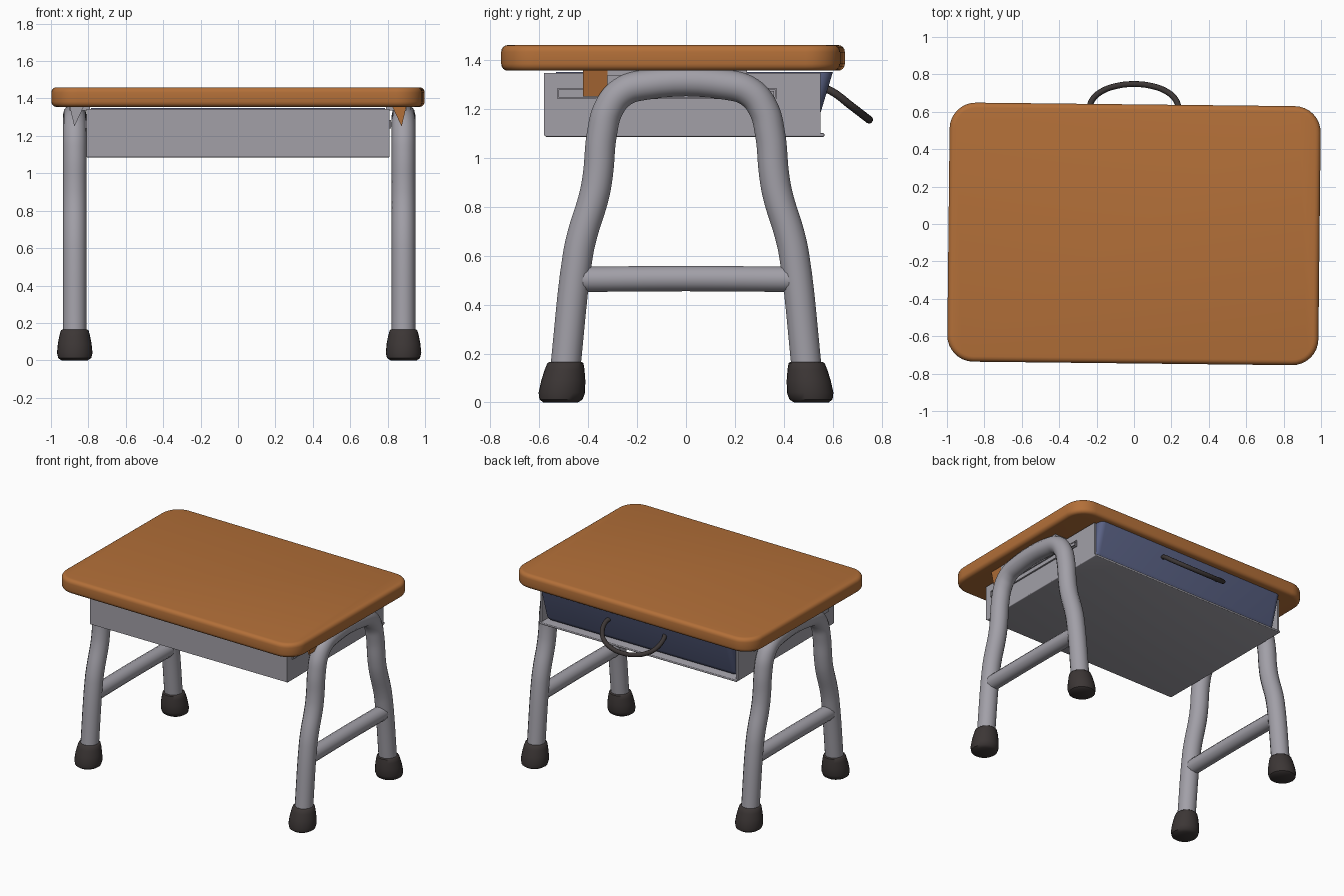
import bpy, bmesh, math
from mathutils import Matrix, Vector

cube = bpy.data.objects.get("Cube")
if cube:
    bpy.data.objects.remove(cube, do_unlink=True)


def material(name, rgb, rough=0.6):
    m = bpy.data.materials.new(name)
    m.use_nodes = True
    m.diffuse_color = (*rgb, 1)
    bsdf = m.node_tree.nodes["Principled BSDF"]
    bsdf.inputs["Base Color"].default_value = (*rgb, 1)
    bsdf.inputs["Roughness"].default_value = rough
    return m


wood = material("orange wood", (0.45, 0.16, 0.04))
steel = material("grey steel", (0.36, 0.35, 0.39))
rubber = material("dark rubber", (0.045, 0.037, 0.036))
blue = material("blue drawer", (0.105, 0.125, 0.24))


def finish(bm, name, mat, smooth=True):
    bmesh.ops.recalc_face_normals(bm, faces=bm.faces)
    mesh = bpy.data.meshes.new(name)
    bm.to_mesh(mesh)
    bm.free()
    ob = bpy.data.objects.new(name, mesh)
    bpy.context.collection.objects.link(ob)
    mesh.materials.append(mat)
    if smooth:
        shade(ob)
    return ob


def shade(ob):
    bpy.ops.object.select_all(action='DESELECT')
    ob.select_set(True)
    bpy.context.view_layer.objects.active = ob
    bpy.ops.object.shade_smooth_by_angle(angle=math.radians(40))


def box(name, lo, hi, mat, bevel=0.0):
    lo, hi = Vector(lo), Vector(hi)
    bm = bmesh.new()
    bmesh.ops.create_cube(bm, size=1, matrix=Matrix.Translation((lo + hi) / 2)
                          @ Matrix.Diagonal((*(hi - lo), 1)))
    if bevel:
        bmesh.ops.bevel(bm, geom=bm.edges[:], offset=bevel, segments=3,
                        profile=0.5, affect='EDGES')
    return finish(bm, name, mat, bool(bevel))


def tube(name, points, radius, mat, sides=4):
    curve = bpy.data.curves.new(name, 'CURVE')
    curve.dimensions = '3D'
    curve.bevel_depth = radius
    curve.bevel_resolution = sides
    curve.resolution_u = 6
    curve.use_fill_caps = True
    spline = curve.splines.new('BEZIER')
    spline.bezier_points.add(len(points) - 1)
    for bp, p in zip(spline.bezier_points, points):
        bp.co = p
        bp.handle_left_type = bp.handle_right_type = 'AUTO'
    ob = bpy.data.objects.new(name, curve)
    bpy.context.collection.objects.link(ob)
    curve.materials.append(mat)
    bpy.ops.object.select_all(action='DESELECT')
    ob.select_set(True)
    bpy.context.view_layer.objects.active = ob
    bpy.ops.object.convert(target='MESH')
    shade(bpy.context.view_layer.objects.active)


# Desktop: rounded plan corners, softened rims, turned very slightly
bm = bmesh.new()
bmesh.ops.create_cube(bm, size=1, matrix=Matrix.Diagonal((1.984, 1.385, 0.105, 1)))
corners = [e for e in bm.edges if abs(e.verts[0].co.z - e.verts[1].co.z) > 0.05]
bmesh.ops.bevel(bm, geom=corners, offset=0.14, segments=8, profile=0.5, affect='EDGES')
rims = [e for e in bm.edges if abs(e.verts[0].co.z - e.verts[1].co.z) < 0.01]
bmesh.ops.bevel(bm, geom=rims, offset=0.028, segments=4, profile=0.5, affect='EDGES')
bmesh.ops.transform(bm, verts=bm.verts, matrix=Matrix.Translation((0, -0.053, 1.4075))
                    @ Matrix.Rotation(-0.011, 4, 'Z'))
finish(bm, "desktop", wood)

# Sheet metal tray, open at the back
box("tray_bottom", (-0.81, -0.575, 1.085), (0.81, 0.565, 1.1), steel, 0.005)
box("tray_front", (-0.81, -0.58, 1.09), (0.81, -0.566, 1.345), steel)
for side, s in (("left", 1), ("right", -1)):
    a, b = sorted((s * 0.797, s * 0.81))
    box(side + "_tray_wall", (a, -0.58, 1.09), (b, 0.55, 1.345), steel)
    # Long hook rail: frame of thin strips standing off the wall
    a, b = sorted((s * 0.81, s * 0.819))
    for z in (1.24, 1.279):
        box(side + "_rail_strip", (a, -0.525, z), (b, 0.37, z + 0.006), steel)
    for y in (-0.525, 0.364):
        box(side + "_rail_end", (a, y, 1.24), (b, y + 0.006, 1.285), steel)
    a, b = sorted((s * 0.81, s * 0.825))
    box(side + "_rail_hook", (a, 0.28, 1.25), (b, 0.36, 1.272), steel)
    # Flat mount joining tray, leg arch and desktop
    a, b = sorted((s * 0.79, s * 0.9))
    box(side + "_mount_plate", (a, -0.32, 1.335), (b, 0.25, 1.357), steel)

# Blue drawer with a back face that leans outward toward the top
bm = bmesh.new()
bmesh.ops.create_cube(bm, size=1, matrix=Matrix.Translation((0, 0, 1.226))
                      @ Matrix.Diagonal((1.57, 1.06, 0.248, 1)))
for v in bm.verts:
    if v.co.y > 0:
        v.co.y = 0.6 if v.co.z > 1.2 else 0.525
lower = [e for e in bm.edges
         if min(v.co.z for v in e.verts) < 1.15 and max(v.co.y for v in e.verts) > 0]
bmesh.ops.bevel(bm, geom=lower, offset=0.04, segments=4, profile=0.5, affect='EDGES')
finish(bm, "drawer", blue)

# Arched drawer handle
handle = []
for i in range(9):
    t = math.pi * i / 8
    out = math.sin(t) ** 0.85
    handle.append((-0.238 * math.cos(t), 0.605 + 0.143 * out, 1.265 - 0.11 * out))
handle = [(-0.225, 0.565, 1.285)] + handle + [(0.225, 0.565, 1.285)]
tube("drawer_handle", handle, 0.016, rubber, 3)

# Leg frames: one bent tube per side, a crossbar and two rubber feet
half = [(0.497, 0.1), (0.442, 0.6), (0.425, 0.68), (0.374, 0.85), (0.36, 0.93),
        (0.343, 1.1), (0.316, 1.2), (0.26, 1.268), (0.17, 1.297)]
foot = [(0, 0), (0.07, 0), (0.088, 0.012), (0.095, 0.04), (0.09, 0.09),
        (0.081, 0.135), (0.074, 0.16), (0.066, 0.166), (0, 0.166)]
for side, x in (("left", 0.885), ("right", -0.873)):
    path = [(x, -y, z) for y, z in half] + [(x, y, z) for y, z in reversed(half)]
    tube(side + "_leg_frame", path, 0.063, steel, 5)
    tube(side + "_crossbar", [(x, -0.43, 0.503), (x, 0, 0.506), (x, 0.43, 0.503)],
         0.053, steel, 5)
    for end, s in (("front", -1), ("back", 1)):
        bm = bmesh.new()
        ring = [bm.verts.new((r, 0, z)) for r, z in foot]
        edges = [bm.edges.new(pair) for pair in zip(ring, ring[1:])]
        bmesh.ops.spin(bm, geom=ring + edges, cent=(0, 0, 0), axis=(0, 0, 1),
                       angle=2 * math.pi, steps=24)
        bmesh.ops.remove_doubles(bm, verts=bm.verts, dist=0.0005)
        for v in bm.verts:
            v.co.x += x
            v.co.y += s * (0.512 - 0.12 * v.co.z)
        finish(bm, side + "_" + end + "_foot", rubber)

# Small wooden gussets between the arches and the desktop
for side, s in (("left", 1), ("right", -1)):
    bm = bmesh.new()
    outline = [(0.9, 1.357), (0.825, 1.357), (0.875, 1.25)]
    face = bm.faces.new([bm.verts.new((s * x, -0.42, z)) for x, z in outline])
    grown = bmesh.ops.extrude_face_region(bm, geom=[face])
    for v in grown["geom"]:
        if isinstance(v, bmesh.types.BMVert):
            v.co.y += 0.1
    finish(bm, side + "_gusset", wood if s > 0 else steel, False)
